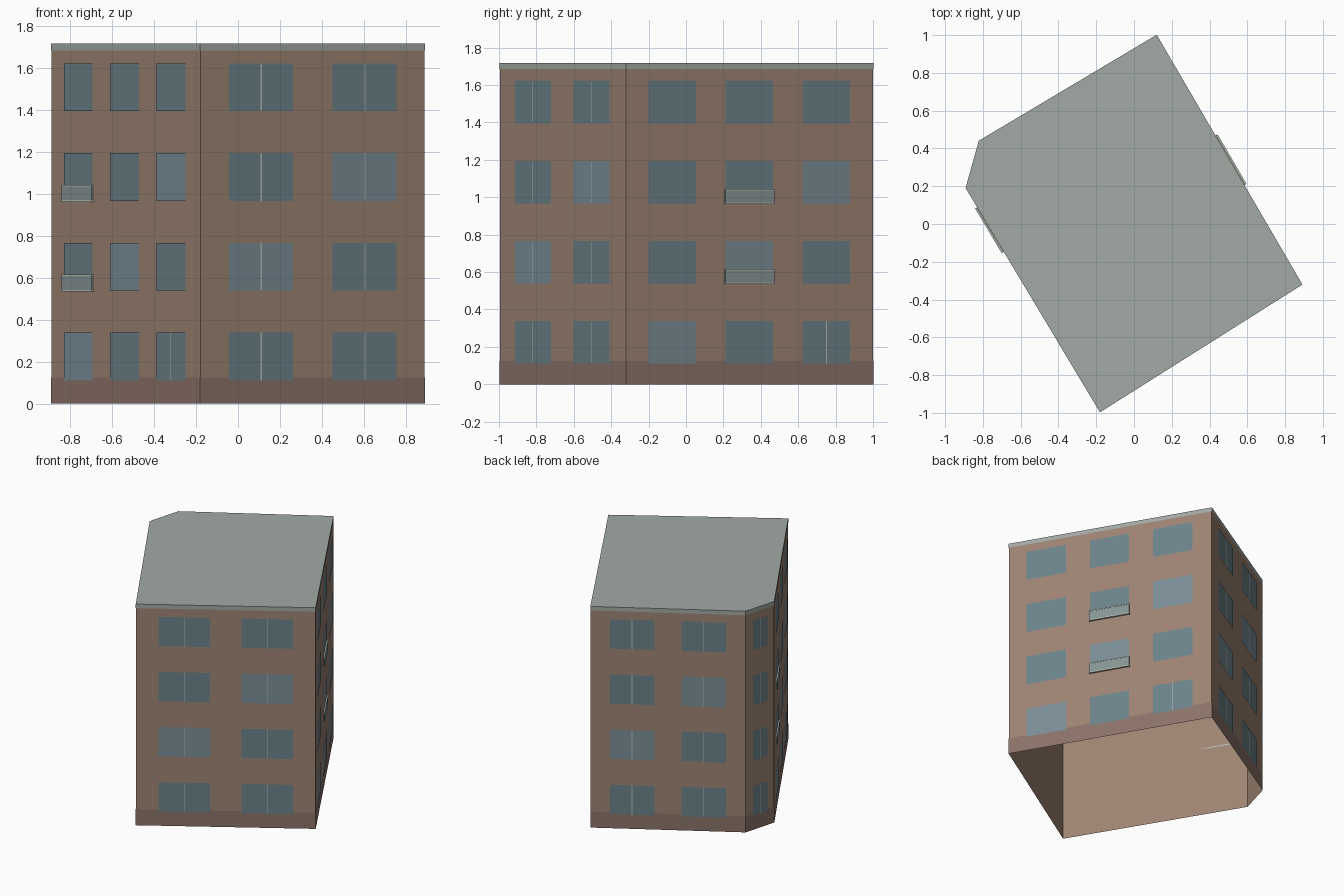
import bpy
from mathutils import Vector

if "Cube" in bpy.data.objects:
    bpy.data.objects.remove(bpy.data.objects["Cube"])

# Footprint corners, counter-clockwise, and storey layout
FOOT = [(-0.18, -0.995), (0.89, -0.32), (0.12, 1.0), (-0.82, 0.44), (-0.89, 0.19)]
HEIGHT, STOREY, SILL, WIN_H = 1.717, 0.428, 0.111, 0.228
# Window count -> (centre positions, width) as fractions of the wall length
LAYOUT = {1: ([0.5], 0.5), 2: ([0.269, 0.731], 0.285), 3: ([0.185, 0.497, 0.809], 0.194)}


def material(name, rgb):
    m = bpy.data.materials.new(name)
    m.diffuse_color = (*rgb, 1)
    m.use_nodes = True
    m.node_tree.nodes["Principled BSDF"].inputs["Base Color"].default_value = m.diffuse_color
    return m


BRICK = material("brick", (0.34, 0.23, 0.17))
BASE = material("base", (0.26, 0.17, 0.14))
ROOF = material("roof", (0.36, 0.40, 0.37))
GLASS = material("glass", (0.147, 0.223, 0.254))
PALE = material("pale_glass", (0.195, 0.27, 0.31))
FRAME = material("frame", (0.50, 0.54, 0.48))
PANEL = material("balcony_panel", (0.24, 0.30, 0.30))


def add_mesh(name, verts, faces, mat):
    me = bpy.data.meshes.new(name)
    me.from_pydata(verts, [], faces)
    me.materials.append(mat)
    ob = bpy.data.objects.new(name, me)
    bpy.context.collection.objects.link(ob)
    return ob


def ring(name, z0, z1, grow, mat):
    """Open band of walls following the footprint."""
    n = len(FOOT)
    verts = [(x * grow, y * grow, z) for z in (z0, z1) for x, y in FOOT]
    faces = [(i, (i + 1) % n, n + (i + 1) % n, n + i) for i in range(n)]
    return add_mesh(name, verts, faces, mat)


class Wall:
    """Local frame of one wall: u along it (metres), d outwards, z up."""

    def __init__(self, i):
        self.a = Vector((*FOOT[i], 0))
        span = Vector((*FOOT[(i + 1) % len(FOOT)], 0)) - self.a
        self.length = span.length
        self.u = span.normalized()
        self.n = Vector((self.u.y, -self.u.x, 0))

    def at(self, u, d, z):
        return self.a + self.u * u + self.n * d + Vector((0, 0, z))

    def plate(self, name, u0, u1, z0, z1, d, mat):
        pts = [self.at(u0, d, z0), self.at(u1, d, z0), self.at(u1, d, z1), self.at(u0, d, z1)]
        add_mesh(name, pts, [(0, 1, 2, 3)], mat)

    def box(self, name, u0, u1, d0, d1, z0, z1, mat):
        pts = [self.at(u, d, z) for z in (z0, z1)
               for u, d in ((u0, d1), (u1, d1), (u1, d0), (u0, d0))]
        add_mesh(name, pts, [(0, 1, 5, 4), (1, 2, 6, 5), (2, 3, 7, 6),
                             (3, 0, 4, 7), (4, 5, 6, 7), (3, 2, 1, 0)], mat)


# Shell: open-bottomed walls, base band, parapet band, flat roof
ring("walls", 0, HEIGHT, 1.0, BRICK)
ring("base_band", 0, 0.125, 1.002, BASE)
ring("parapet_band", 1.685, HEIGHT, 1.002, ROOF)
add_mesh("roof", [(x * 1.002, y * 1.002, HEIGHT) for x, y in FOOT], [tuple(range(5))], ROOF)

# Windows per wall, and the column that carries balconies
WINDOWS = [2, 3, 2, 1, 3]
BALCONY = {1: 1, 4: 0}

for i, count in enumerate(WINDOWS):
    wall = Wall(i)
    centres, width = LAYOUT[count]
    half = width * wall.length / 2
    for floor in range(4):
        z0 = SILL + STOREY * floor
        for col, c in enumerate(centres):
            u = c * wall.length
            pale = floor == col + (1 if count == 2 else 0)
            wall.plate("window", u - half, u + half, z0, z0 + WIN_H, 0.004,
                       PALE if pale and count > 1 else GLASS)
            # Centre bars on double windows and on the ground-floor doors
            if count < 3 or (floor == 0 and col == 2):
                wall.plate("centre_bar", u - 0.003, u + 0.003, z0, z0 + WIN_H, 0.006, FRAME)
            # Shallow balconies on the two middle floors
            if floor in (1, 2) and BALCONY.get(i) == col:
                w = half + 0.004
                wall.box("balcony_slab", u - w, u + w, 0, 0.014, z0 - 0.004, z0 + 0.004, FRAME)
                wall.box("balcony_panel", u - w, u + w, 0.005, 0.013, z0 + 0.004, z0 + 0.07, PANEL)
                wall.box("balcony_rail", u - w, u + w, 0.004, 0.014, z0 + 0.07, z0 + 0.077, FRAME)
